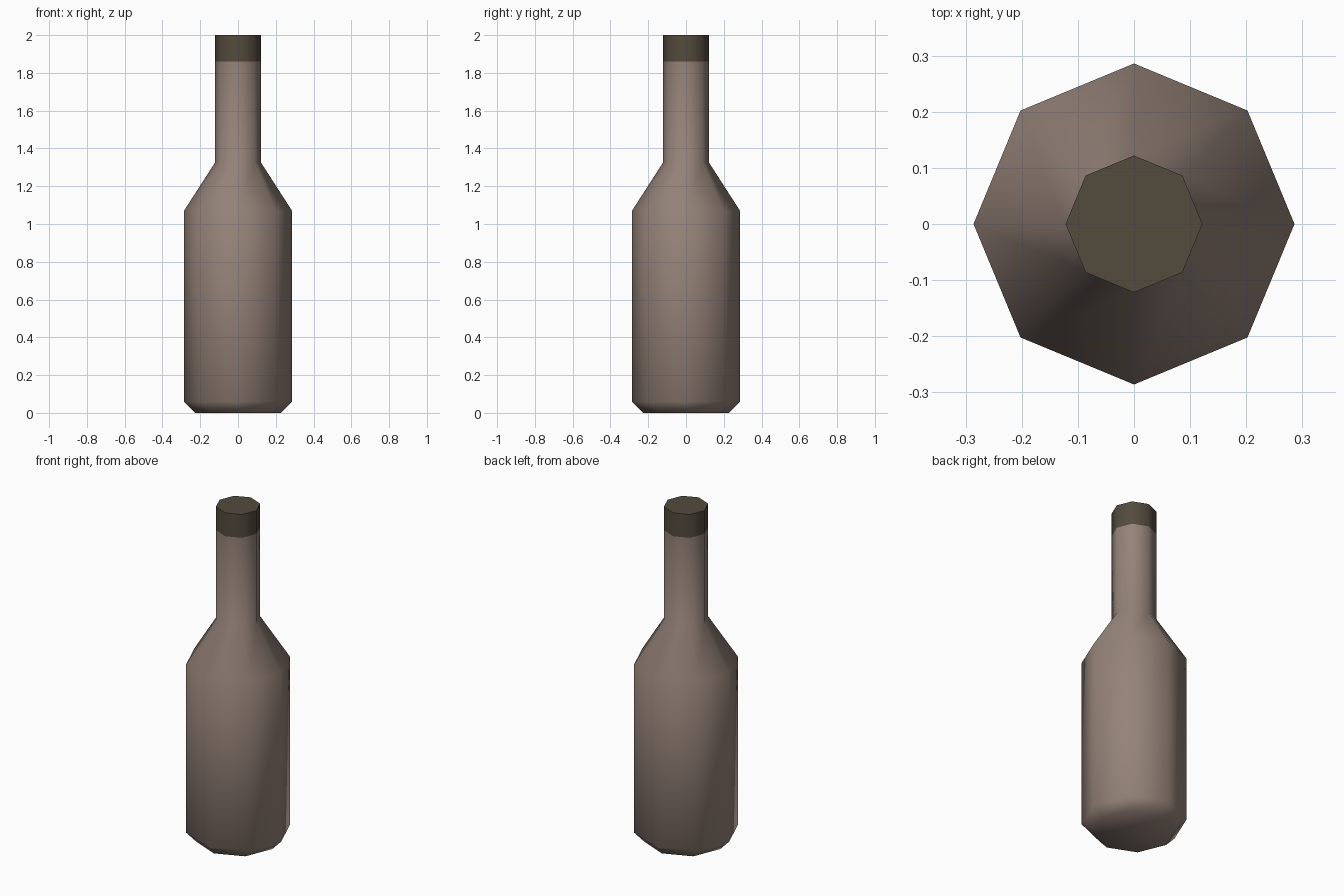
import bpy, bmesh, math

if "Cube" in bpy.data.objects:
    bpy.data.objects.remove(bpy.data.objects["Cube"])

SIDES = 8


def material(name, rgb):
    m = bpy.data.materials.new(name)
    m.diffuse_color = (*rgb, 1.0)
    m.use_nodes = True
    m.node_tree.nodes["Principled BSDF"].inputs["Base Color"].default_value = m.diffuse_color
    return m


def lathe(name, profile, mat, close_bottom=False, close_top=False):
    """Spin a (radius, height) profile into an eight-sided, smooth-shaded part."""
    bm = bmesh.new()
    rings = []
    for r, z in profile:
        rings.append([bm.verts.new((r * math.cos(math.tau * i / SIDES),
                                    r * math.sin(math.tau * i / SIDES), z))
                      for i in range(SIDES)])
    for low, high in zip(rings, rings[1:]):
        for i in range(SIDES):
            j = (i + 1) % SIDES
            bm.faces.new((low[i], low[j], high[j], high[i]))
    if close_bottom:
        bm.faces.new(rings[0][::-1])
    top = bm.faces.new(rings[-1]) if close_top else None
    for f in bm.faces:
        f.smooth = True
    if top:
        top.smooth = False
        for e in top.edges:
            e.smooth = False      # crisp rim
    me = bpy.data.meshes.new(name)
    bm.to_mesh(me)
    bm.free()
    me.materials.append(mat)
    ob = bpy.data.objects.new(name, me)
    bpy.context.collection.objects.link(ob)
    return ob


glass = material("dusty_brown", (0.30, 0.226, 0.19))
dark = material("dark_olive_brown", (0.087, 0.07, 0.047))

# Bottle: chamfered base, straight body, sloping shoulder, neck
lathe("bottle_body", [(0.228, 0.0), (0.286, 0.06), (0.286, 1.07),
                      (0.122, 1.325), (0.122, 1.86)], glass, close_bottom=True)

# Cap band at the top of the neck
lathe("bottle_cap", [(0.122, 1.86), (0.122, 2.0)], dark, close_top=True)
